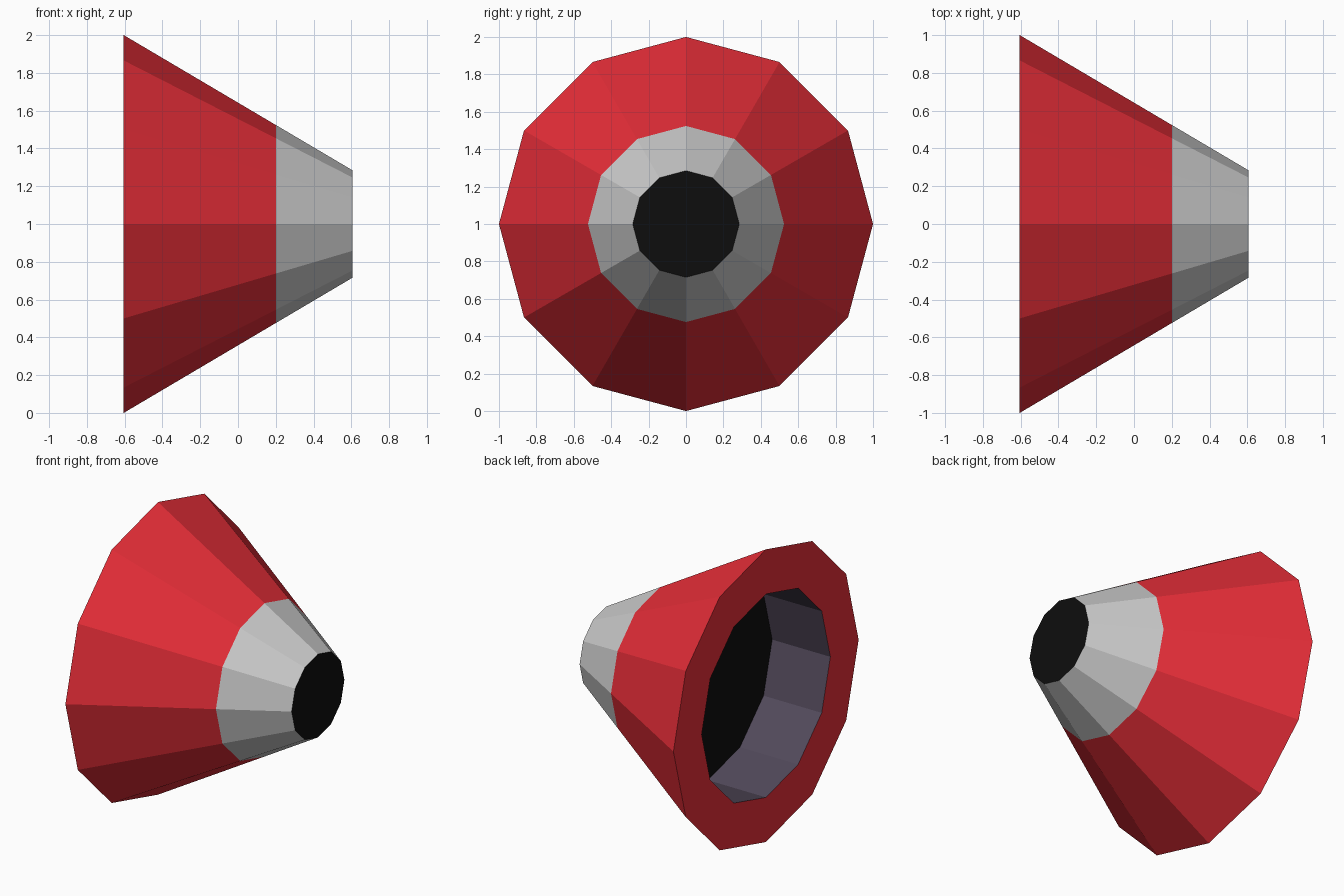
import bpy
from math import cos, sin, pi

if "Cube" in bpy.data.objects:
    bpy.data.objects.remove(bpy.data.objects["Cube"])

SIDES = 12
BACK, FRONT = -0.605, 0.605
BAND_X, FLOOR_X = 0.20, -0.165
R_BACK, R_FRONT, R_HOLE = 1.0, 0.285, 0.695
R_BAND = R_BACK + (R_FRONT - R_BACK) * (BAND_X - BACK) / (FRONT - BACK)


def material(name, rgb):
    mat = bpy.data.materials.new(name)
    mat.diffuse_color = (*rgb, 1)
    mat.use_nodes = True
    mat.node_tree.nodes["Principled BSDF"].inputs["Base Color"].default_value = mat.diffuse_color
    return mat


def lathe(name, profile, mat=None, cap=0):
    """Turn (x, radius) points around the x axis; cap = 1 faces +x, -1 faces -x."""
    verts, faces = [], []
    for x, r in profile:
        for k in range(SIDES):
            a = 2 * pi * k / SIDES
            verts.append((x, r * cos(a), 1 + r * sin(a)))
    for i in range(len(profile) - 1):
        for k in range(SIDES):
            n = (k + 1) % SIDES
            lo, hi = i * SIDES, (i + 1) * SIDES
            faces.append((lo + k, lo + n, hi + n, hi + k))
    if cap:
        faces.append(tuple(range(SIDES))[::cap])
    mesh = bpy.data.meshes.new(name)
    mesh.from_pydata(verts, [], faces)
    mesh.update()
    obj = bpy.data.objects.new(name, mesh)
    bpy.context.collection.objects.link(obj)
    if mat:
        mesh.materials.append(mat)
    return obj


red = material("red", (0.80, 0.027, 0.04))
black = material("black", (0.004, 0.004, 0.004))
lining = material("dark_lining", (0.085, 0.068, 0.105))

# Red body with the flat rim around the rear opening
lathe("cone_body", [(BACK, R_HOLE), (BACK, R_BACK), (BAND_X, R_BAND)], red)
# Grey band and black end at the narrow front
lathe("nose_band", [(BAND_X, R_BAND), (FRONT, R_FRONT)])
lathe("nose_cap", [(FRONT, R_FRONT)], black, cap=1)
# Straight-walled recess in the rear with a black floor
lathe("recess_wall", [(FLOOR_X, R_HOLE), (BACK, R_HOLE)], lining)
lathe("recess_floor", [(FLOOR_X, R_HOLE)], black, cap=-1)
